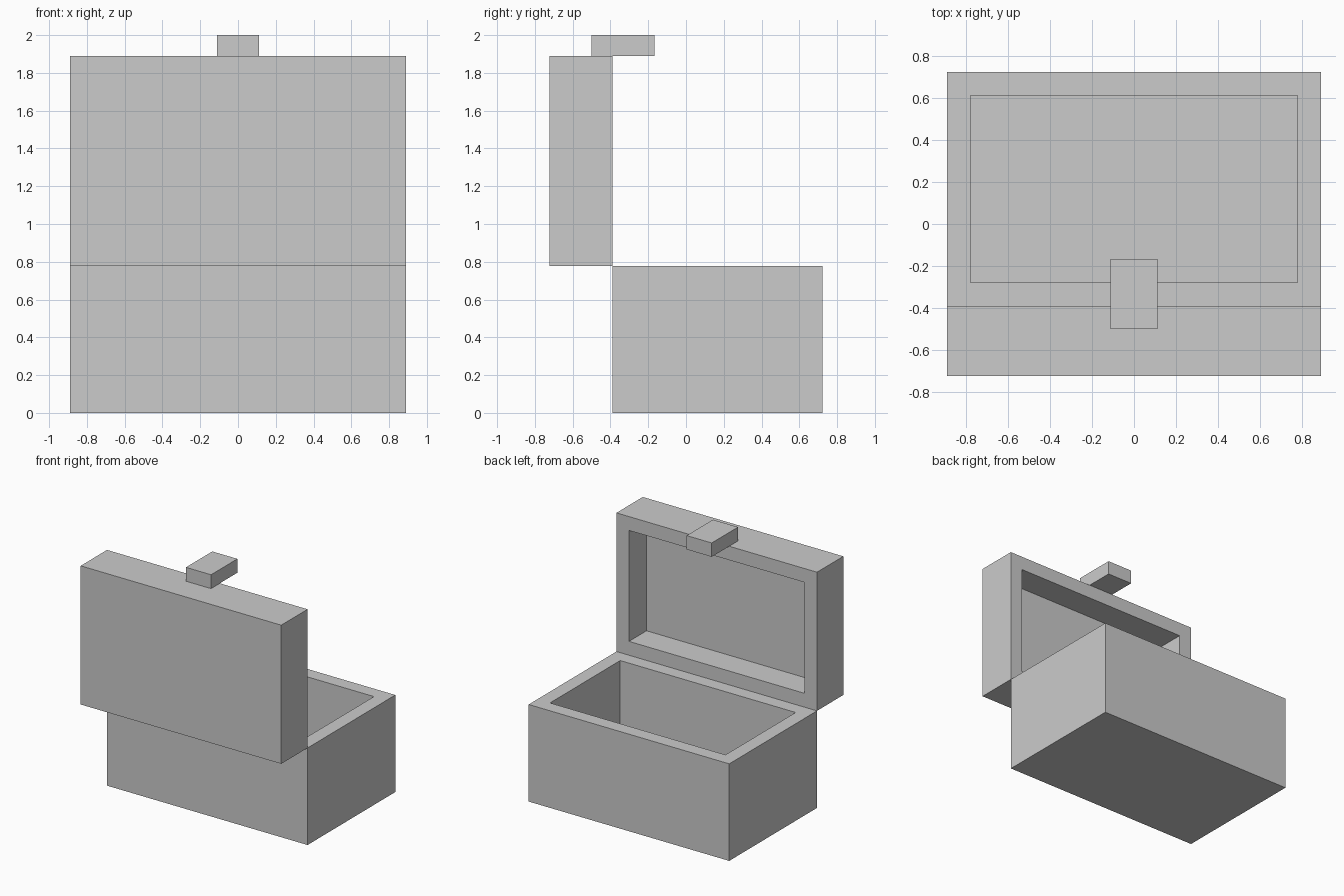
import bpy
import bmesh
from mathutils import Vector

default_cube = bpy.data.objects.get("Cube")
if default_cube:
    bpy.data.objects.remove(default_cube, do_unlink=True)

U = 1 / 9        # modelling unit; walls are one unit thick

# Plain grey material for the whole chest
grey = bpy.data.materials.new("plain_grey")
grey.use_nodes = True
colour = (0.6, 0.6, 0.6, 1)
grey.diffuse_color = colour
grey.node_tree.nodes["Principled BSDF"].inputs["Base Color"].default_value = colour


def box(name, low, high, opening=None, depth=0):
    """Box between two corners; 'opening' hollows the face pointing that way."""
    low, high = Vector(low), Vector(high)
    bm = bmesh.new()
    bmesh.ops.create_cube(bm, size=1)
    bmesh.ops.scale(bm, vec=high - low, verts=bm.verts)
    bmesh.ops.translate(bm, vec=(low + high) / 2, verts=bm.verts)
    if opening:
        direction = Vector(opening)
        bm.normal_update()
        mouth = max(bm.faces, key=lambda f: f.normal.dot(direction))
        bmesh.ops.inset_region(bm, faces=[mouth], thickness=U, use_even_offset=True)
        # Push the inset face inward to form the cavity
        pushed = bmesh.ops.extrude_discrete_faces(bm, faces=[mouth])["faces"][0]
        bmesh.ops.translate(bm, vec=-direction * depth, verts=pushed.verts)
    bmesh.ops.recalc_face_normals(bm, faces=bm.faces)
    mesh = bpy.data.meshes.new(name)
    bm.to_mesh(mesh)
    bm.free()
    mesh.materials.append(grey)
    obj = bpy.data.objects.new(name, mesh)
    bpy.context.collection.objects.link(obj)


hinge_y = -3.5 * U
base_top = 7 * U
lid_top = 17 * U

# Open base, hollow from above
box("chest_base", (-8 * U, hinge_y, 0), (8 * U, 6.5 * U, base_top),
    opening=(0, 0, 1), depth=6 * U)

# Raised lid, hollow towards the back
box("chest_lid", (-8 * U, -6.5 * U, base_top), (8 * U, hinge_y, lid_top),
    opening=(0, 1, 0), depth=2 * U)

# Latch on the free edge of the lid
box("latch", (-U, -4.5 * U, lid_top), (U, -1.5 * U, 18 * U))
